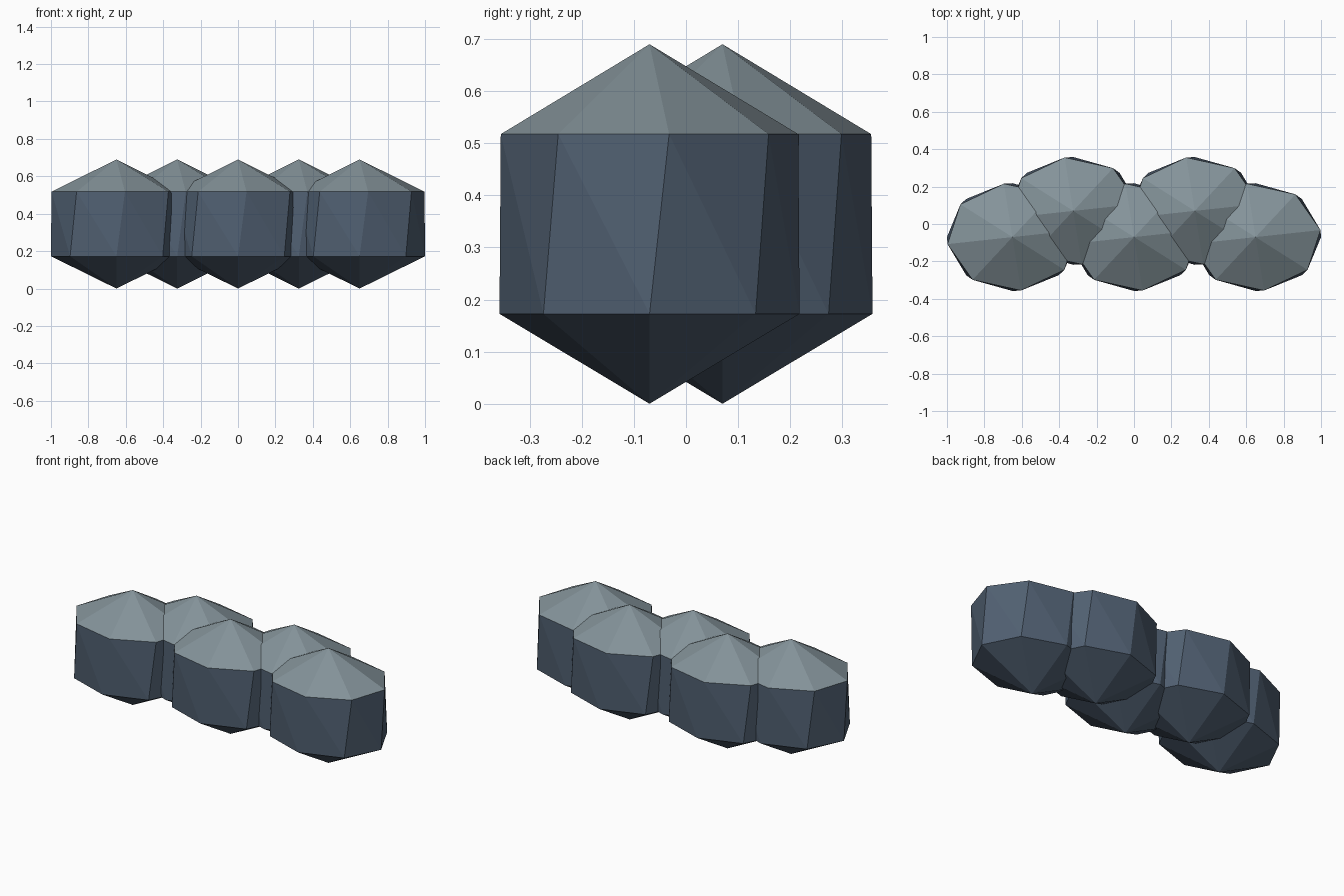
import bpy, bmesh, math

if "Cube" in bpy.data.objects:
    bpy.data.objects.remove(bpy.data.objects["Cube"])

def material(name, rgb):
    m = bpy.data.materials.new(name)
    m.diffuse_color = (*rgb, 1)
    m.use_nodes = True
    m.node_tree.nodes["Principled BSDF"].inputs["Base Color"].default_value = m.diffuse_color
    return m

top_mat = material("pale grey top", (0.23, 0.29, 0.32))
side_mat = material("slate blue", (0.08, 0.115, 0.165))

RX, RY, H, SIDES, TWIST = 0.35, 0.288, 0.69, 8, math.radians(7.5)

def boulder(name, x, y):
    """Eight-sided stone: two rings, the upper slightly twisted, and two poles."""
    bm = bmesh.new()
    def ring(z, turn):
        return [bm.verts.new((RX * math.cos(a), RY * math.sin(a), z))
                for a in (turn + i * math.tau / SIDES for i in range(SIDES))]
    low, high = ring(H * 0.25, 0), ring(H * 0.75, TWIST)
    foot, peak = bm.verts.new((0, 0, 0)), bm.verts.new((0, 0, H))
    for i in range(SIDES):
        j = (i + 1) % SIDES
        bm.faces.new((low[j], low[i], foot))
        bm.faces.new((low[i], low[j], high[i]))
        bm.faces.new((low[j], high[j], high[i]))
        bm.faces.new((high[i], high[j], peak)).material_index = 1
    mesh = bpy.data.meshes.new(name)
    bm.to_mesh(mesh)
    bm.free()
    mesh.materials.append(side_mat)
    mesh.materials.append(top_mat)
    ob = bpy.data.objects.new(name, mesh)
    ob.location = (x, y, 0)
    bpy.context.collection.objects.link(ob)

# Zigzag row of five stones
for k in range(5):
    boulder(f"boulder_{k + 1}", (k - 2) * 0.325, 0.07 if k % 2 else -0.07)
